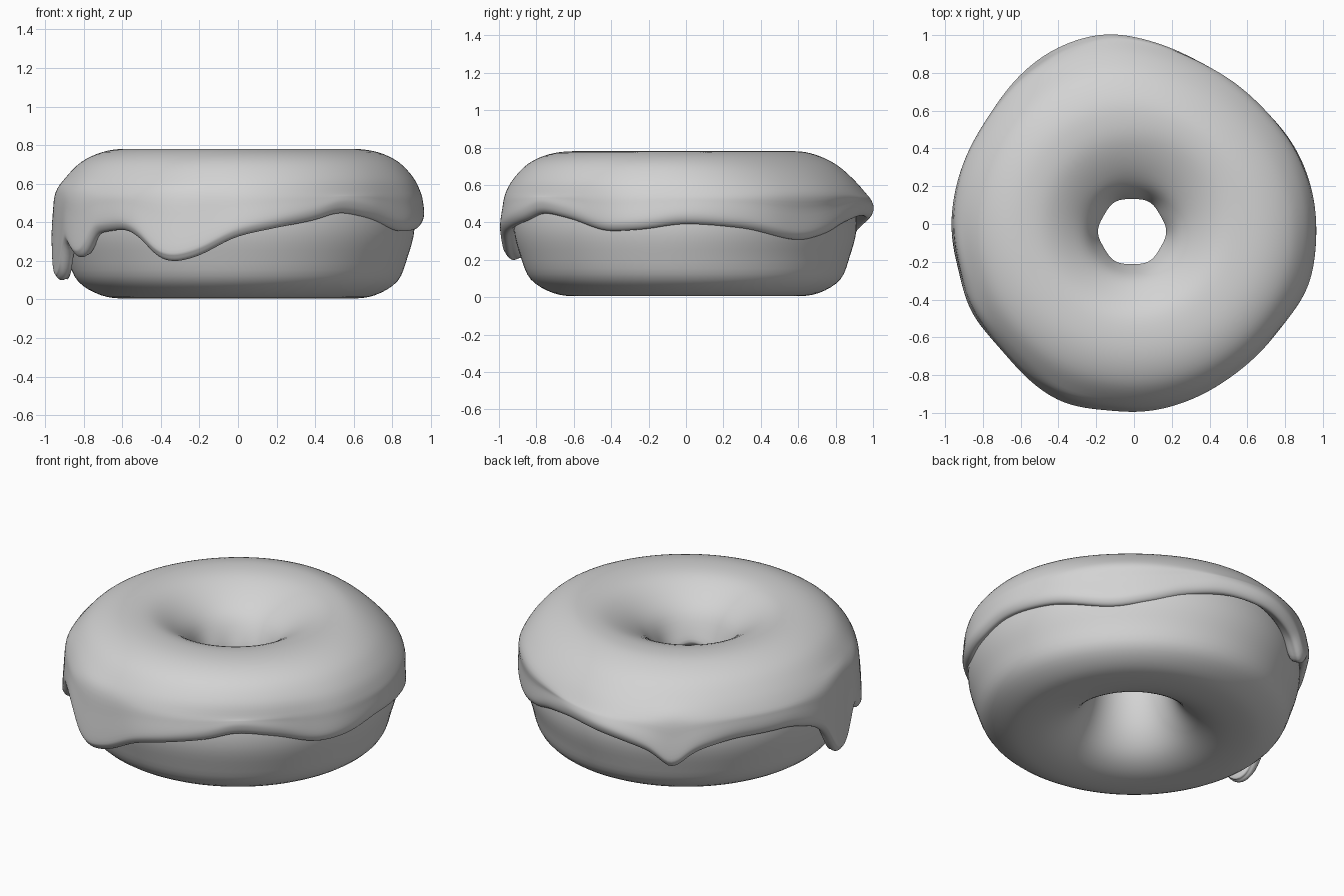
import bpy, bmesh, math

if "Cube" in bpy.data.objects:
    bpy.data.objects.remove(bpy.data.objects["Cube"])

grey = bpy.data.materials.new("plain grey")
grey.diffuse_color = (0.65, 0.65, 0.65, 1)
grey.use_nodes = True
grey.node_tree.nodes["Principled BSDF"].inputs["Base Color"].default_value = grey.diffuse_color


def around(table, a):
    """Monotone periodic interpolation of (degree, value) pairs."""
    n = len(table)

    def pt(i):
        d, v = table[i % n]
        return d + 360 * (i // n), v

    def slope(i):
        (a0, b0), (a1, b1), (a2, b2) = pt(i - 1), pt(i), pt(i + 1)
        s, t = (b1 - b0) / (a1 - a0), (b2 - b1) / (a2 - a1)
        return 0 if s * t <= 0 else 2 * s * t / (s + t)

    a %= 360
    if a < table[0][0]:
        a += 360
    i = max(k for k in range(n) if table[k][0] <= a)
    (x0, y0), (x1, y1) = pt(i), pt(i + 1)
    h = x1 - x0
    t = (a - x0) / h
    return (y0 * (2*t**3 - 3*t*t + 1) + y1 * (3*t*t - 2*t**3)
            + h * slope(i) * (t**3 - 2*t*t + t) + h * slope(i + 1) * (t**3 - t*t))


def softened(table, a, width):
    """Average of nearby values, to round off kinks."""
    return sum(around(table, a + width * k / 3) for k in range(-3, 4)) / 7


def smooth_loop(pts, sub):
    """Closed Catmull-Rom curve through (r, z) points."""
    out, n = [], len(pts)
    for i in range(n):
        p0, p1, p2, p3 = (pts[(i + k) % n] for k in (-1, 0, 1, 2))
        for s in range(sub):
            t = s / sub
            out.append(tuple(0.5 * (2*b + (c - a)*t + (2*a - 5*b + 4*c - d)*t*t
                                    + (3*b - a - 3*c + d)*t**3)
                             for a, b, c, d in zip(p0, p1, p2, p3)))
    return out


def ring_object(name, profile, steps, sub):
    """Sweep an angle-dependent closed profile around the z axis."""
    bm = bmesh.new()
    rings = []
    for k in range(steps):
        deg = 360 * k / steps
        c, s = math.cos(math.radians(deg)), math.sin(math.radians(deg))
        ring = []
        for r, z in smooth_loop(profile(deg), sub):
            w = max(0, min(1, (0.6 - r) / 0.4))      # the hole sits off centre
            ring.append(bm.verts.new((r*c - 0.01*w, r*s - 0.04*w, z)))
        rings.append(ring)
    m = len(rings[0])
    for k in range(steps):
        p, q = rings[k], rings[(k + 1) % steps]
        for j in range(m):
            bm.faces.new((p[j], q[j], q[(j+1) % m], p[(j+1) % m]))
    bmesh.ops.recalc_face_normals(bm, faces=bm.faces)
    for f in bm.faces:
        f.smooth = True
    me = bpy.data.meshes.new(name)
    bm.to_mesh(me)
    bm.free()
    me.materials.append(grey)
    ob = bpy.data.objects.new(name, me)
    bpy.context.collection.objects.link(ob)
    return ob


def flat_side(deg):
    """The ring is a little flattened at the back right."""
    return max(0, math.cos(math.radians(deg - 48))) ** 4


# Dough ring
def dough_profile(deg):
    f = flat_side(deg)
    d, t = -0.03 * f, -0.06 * f
    return [(0.58, 0.005), (0.71, 0.022), (0.83 + d/2, 0.095), (0.885 + d, 0.22),
            (0.92 + d, 0.36), (0.907 + d, 0.50), (0.85 + t, 0.62 - 0.01*f),
            (0.73 + t, 0.705 - 0.005*f), (0.60 + t/2, 0.735), (0.48, 0.715),
            (0.38, 0.65), (0.285, 0.56), (0.213, 0.45), (0.215, 0.33), (0.26, 0.19),
            (0.34, 0.085), (0.45, 0.025)]


ring_object("dough", dough_profile, 128, 4)

# Icing: outline radius and height of the dripping edge by angle
outline = [(5, .962), (24, .945), (45, .915), (64, .92), (85, .972), (101, 1.02),
           (112, 1.018), (126, .995), (146, .955), (164, .96), (183, .967), (196, .958),
           (207, .98), (222, .965), (240, 1.004), (250, 1.018), (261, .994), (271, .995),
           (288, .977), (306, .955), (325, .95), (340, .98), (355, .967)]
edge = [(0, .39), (18, .37), (43, .305), (57, .34), (70, .40), (85, .435), (98, .42),
        (109, .38), (115, .335), (118, .28), (121, .255), (124, .30), (130, .36),
        (145, .40), (160, .40), (173, .35), (180, .27), (185, .13), (189, .095),
        (192, .10), (196, .16), (201, .30), (205, .26), (209, .215), (213, .22),
        (219, .34), (232, .36), (239, .31), (245, .22), (250, .195), (256, .215),
        (270, .325), (282, .37), (295, .41), (305, .447), (317, .42), (335, .352),
        (345, .36)]


def icing_profile(deg):
    R, e = softened(outline, deg, 6), softened(edge, deg, 2.5)
    a = math.radians(deg)
    f = flat_side(deg)
    d = R - 0.955
    hr = 0.178 + 0.004 * math.cos(6 * a)
    hz = 0.435 + 0.01 * math.sin(5 * a)
    sh = 0.015 * math.cos(a) - 0.015 * math.sin(a) - 0.05 * f
    b = -0.06 * f
    mid = (e + 0.06 + 0.56) / 2
    return [(hr + 0.035, hz), (hr + 0.008, hz + 0.015), (hr + 0.002, hz + 0.05),
            (0.242, 0.615), (0.34, 0.703), (0.465, 0.765), (0.60 + sh/2, 0.780),
            (0.72 + sh, 0.763 - 0.005*f), (0.825 + 0.1*d + sh, 0.713 - 0.01*f),
            (0.902 + 0.3*d + sh*0.7, 0.63), (0.942 + 0.6*d + sh*0.1, 0.55),
            (R - 0.004 - 0.2*max(d, 0), mid), (R, e + 0.06), (R - 0.008, e + 0.024),
            (R - 0.028, e + 0.003), (R - 0.052, e + 0.008),
            (R - 0.07 - 0.5 * max(d, 0), e + 0.05),
            # hidden inner face, just below the dough surface
            (0.885 + b/2, 0.53), (0.83 + b, 0.62), (0.72 + b, 0.69), (0.60 + b/2, 0.72),
            (0.485, 0.70), (0.39, 0.638), (0.29, 0.545)]


ring_object("icing", icing_profile, 320, 4)
